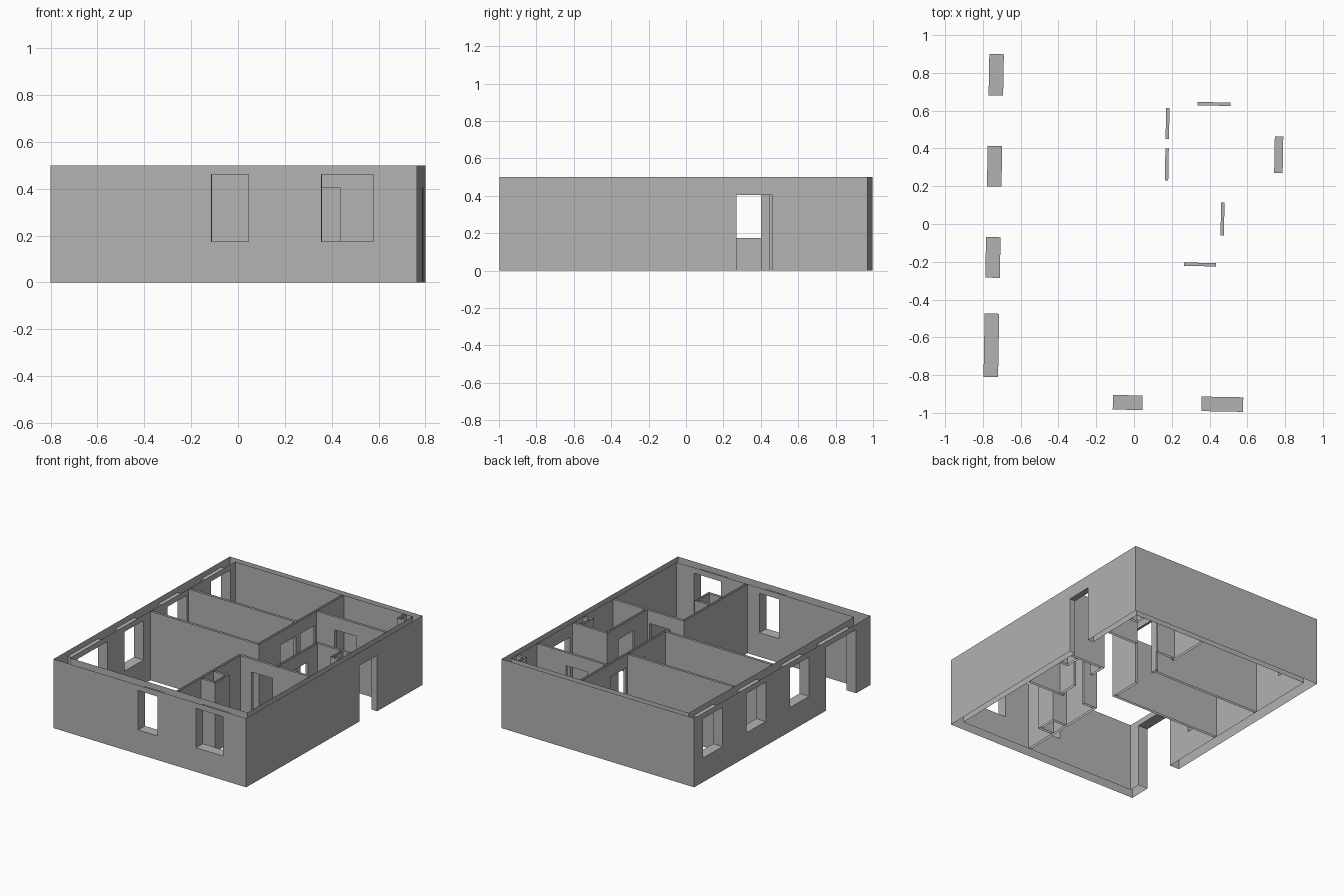
import bpy, bmesh, math

cube = bpy.data.objects.get("Cube")
if cube:
    bpy.data.objects.remove(cube)

H = 0.5                      # wall height
SILL, HEAD, DOOR = 0.175, 0.46, 0.405
HX, HY = 0.782, 0.984        # half width and depth of the house
THICK, THIN, PART = 0.077, 0.045, 0.018
TURN = -math.radians(1.03)   # slight turn of the plan

grey = bpy.data.materials.new("plain_grey")
grey.use_nodes = True
colour = (0.45, 0.45, 0.45, 1)
grey.diffuse_color = colour
grey.node_tree.nodes["Principled BSDF"].inputs["Base Color"].default_value = colour


def build(name, walls, holes=()):
    """Wall boxes minus hole boxes, as vertical sheets with reveals but open tops and bottoms."""
    boxes = walls + list(holes)
    cuts = [sorted({round(v, 4) for b in boxes for v in b[2 * i:2 * i + 2]}) for i in range(3)]

    def inside(p, b):
        return all(b[2 * i] < p[i] < b[2 * i + 1] for i in range(3))

    def solid(cell):
        if any(c < 0 or c >= len(cuts[i]) - 1 for i, c in enumerate(cell)):
            return False
        p = [(cuts[i][c] + cuts[i][c + 1]) / 2 for i, c in enumerate(cell)]
        return any(inside(p, b) for b in walls) and not any(inside(p, b) for b in holes)

    bm = bmesh.new()
    verts = {}

    def vert(key):
        if key not in verts:
            verts[key] = bm.verts.new([cuts[i][k] for i, k in enumerate(key)])
        return verts[key]

    nx, ny, nz = (len(c) - 1 for c in cuts)
    for cell in ((i, j, k) for i in range(nx) for j in range(ny) for k in range(nz)):
        if not solid(cell):
            continue
        for axis in range(3):
            for side in (0, 1):
                beside = list(cell)
                beside[axis] += 2 * side - 1
                if solid(beside) or (axis == 2 and not 0 <= beside[2] < nz):
                    continue
                ring = []
                for s, t in ((0, 0), (1, 0), (1, 1), (0, 1)):
                    key = list(cell)
                    key[axis] += side
                    key[(axis + 1) % 3] += s
                    key[(axis + 2) % 3] += t
                    ring.append(vert(tuple(key)))
                bm.faces.new(ring if side else ring[::-1])
    bmesh.ops.dissolve_limit(bm, angle_limit=0.01, verts=bm.verts[:], edges=bm.edges[:])
    mesh = bpy.data.meshes.new(name)
    bm.to_mesh(mesh)
    bm.free()
    mesh.materials.append(grey)
    ob = bpy.data.objects.new(name, mesh)
    ob.rotation_euler.z = TURN
    bpy.context.collection.objects.link(ob)


def along_x(y, x0, x1, z0=0, z1=H, t=PART):
    return (x0, x1, y - t / 2, y + t / 2, z0, z1)


def along_y(x, y0, y1, z0=0, z1=H, t=PART):
    return (x - t / 2, x + t / 2, y0, y1, z0, z1)


# Inner faces of the outer walls
LEFT, RIGHT, FRONT, BACK = -HX + THICK, HX - THIN, -HY + THICK, HY - THIN

# Outer walls with windows, wide entry and side door
outer = [(-HX, LEFT, -HY, HY, 0, H), (RIGHT, HX, -HY, HY, 0, H),
         (-HX, HX, -HY, FRONT, 0, H), (-HX, HX, BACK, HY, 0, H)]
openings = [(-HX, LEFT, y0, y1, SILL, HEAD)
            for y0, y1 in ((0.667, 0.886), (0.185, 0.40), (-0.298, -0.083))]
openings += [(x0, x1, -HY, FRONT, SILL, HEAD) for x0, x1 in ((-0.095, 0.062), (0.374, 0.595))]
openings += [(-HX, LEFT, -0.823, -0.488, 0, HEAD), (RIGHT, HX, 0.283, 0.477, 0, DOOR)]
build("outer_walls", outer, openings)

# Partition walls with doorways
SPINE, BATH, HALL, NOOK = 0.168, 0.468, -0.208, 0.243
partitions = [
    along_y(SPINE, FRONT, HALL + PART / 2), along_y(SPINE, -PART / 2, BACK),
    along_x(0, LEFT, SPINE), along_x(0.427, LEFT, SPINE),
    along_x(0.643, SPINE, RIGHT), along_x(HALL, SPINE, RIGHT),
    along_y(BATH, HALL, NOOK + PART / 2), along_x(NOOK, BATH, RIGHT)]
doorways = [
    along_y(SPINE, 0.233, 0.403, 0, DOOR), along_y(SPINE, 0.453, 0.618, 0, DOOR),
    along_y(BATH, -0.052, 0.123, 0, DOOR), along_x(HALL, 0.269, 0.439, 0, DOOR),
    along_x(0.643, 0.324, 0.499, 0, DOOR)]
build("partition_walls", partitions, doorways)

# Service shafts against the walls
edge = SPINE + PART / 2
build("front_shaft", [along_x(-0.65, edge, 0.285), along_x(-0.51, edge, 0.285),
                      along_y(0.285, -0.65 - PART / 2, -0.51 + PART / 2)])
for name, y0, y1 in (("bath_shaft", 0.125, NOOK - PART / 2), ("back_shaft", 0.87, BACK)):
    build(name, [along_x(y0, 0.675, RIGHT), along_y(0.675, y0 - PART / 2, y1)])
